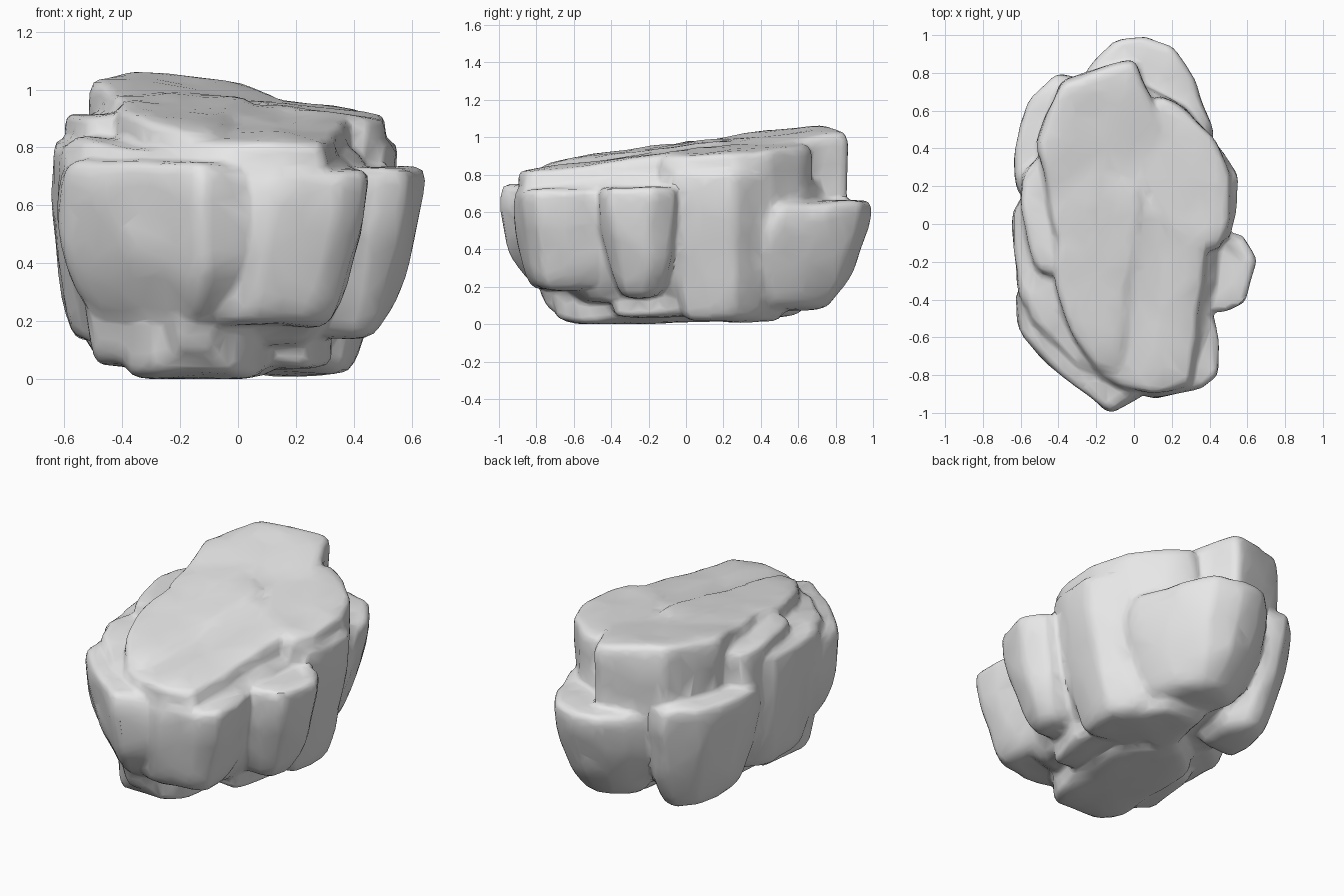
import bpy
import bmesh
from mathutils import Vector, noise

cube = bpy.data.objects.get("Cube")
if cube:
    bpy.data.objects.remove(cube, do_unlink=True)

stone = bpy.data.materials.new("grey_stone")
stone.use_nodes = True
grey = (0.8, 0.8, 0.8, 1)
stone.diffuse_color = grey
stone.node_tree.nodes["Principled BSDF"].inputs["Base Color"].default_value = grey
stone.node_tree.nodes["Principled BSDF"].inputs["Roughness"].default_value = 0.9

# Side profiles: (height fraction, outline scale)
BLOCK = [(0, .62), (.06, .78), (.3, .93), (.7, 1), (.92, 1), (.99, .95), (1, .8)]
BULGE = [(0, .45), (.08, .66), (.35, .88), (.7, 1), (.9, 1), (.98, .95), (1, .8)]
TAPER = [(0, .35), (.08, .55), (.35, .8), (.65, .95), (.88, 1), (.98, .96), (1, .8)]
ROUND = [(0, .55), (.06, .72), (.3, .92), (.5, 1), (.75, 1), (.95, .95), (1, .82)]
SLAB = [(0, .9), (.1, .98), (.5, 1), (.85, 1), (.98, .96), (1, .86)]
parts = []


def bounds(points):
    lo = Vector([min(p[i] for p in points) for i in range(3)])
    hi = Vector([max(p[i] for p in points) for i in range(3)])
    return lo, hi


def apply(obj, kind, **settings):
    mod = obj.modifiers.new(kind.lower(), kind)
    for key, value in settings.items():
        setattr(mod, key, value)
    bpy.context.view_layer.objects.active = obj
    bpy.ops.object.modifier_apply(modifier=mod.name)


def boulder(name, corners, low, high, profile, tilt=(0, 0), lean=(0, 0)):
    """Loft an outline through a side profile, round it off and roughen it."""
    cx = sum(p[0] for p in corners) / len(corners)
    cy = sum(p[1] for p in corners) / len(corners)
    # Extra points beside each corner keep it from rounding away
    outline = []
    for p, q in zip(corners, corners[1:] + corners[:1]):
        a, b = Vector(p), Vector(q)
        outline += [a, a.lerp(b, .3), a.lerp(b, .7)]
    n = len(outline)
    bm = bmesh.new()
    rings = []
    for t, s in profile:
        rings.append([bm.verts.new((cx + (x - cx) * s, cy + (y - cy) * s,
                                    low + (high - low) * t)) for x, y in outline])
    tlo, thi = bounds([v.co.copy() for v in bm.verts])
    for a, b in zip(rings, rings[1:]):
        for i in range(n):
            j = (i + 1) % n
            bm.faces.new((a[i], a[j], b[j], b[i]))
    bm.faces.new(rings[0][::-1])
    bm.faces.new(rings[-1])
    bmesh.ops.recalc_face_normals(bm, faces=bm.faces)
    mesh = bpy.data.meshes.new(name)
    bm.to_mesh(mesh)
    bm.free()
    obj = bpy.data.objects.new(name, mesh)
    bpy.context.collection.objects.link(obj)
    apply(obj, "SUBSURF", levels=2)
    # Restore the intended size after rounding, then roughen, lean and tilt
    mesh = obj.data
    lo, hi = bounds([v.co for v in mesh.vertices])
    for v in mesh.vertices:
        p = Vector([tlo[i] + (v.co[i] - lo[i]) / (hi[i] - lo[i]) * (thi[i] - tlo[i])
                    for i in range(3)])
        f = (p.z - low) / (high - low)
        p += noise.noise_vector(p * 5) * .016
        p.x += lean[0] * (1 - f)
        p.y += lean[1] * (1 - f)
        p.z += f * (tilt[0] * (p.x - cx) + tilt[1] * (p.y - cy))
        p.z = max(p.z, 0)
        v.co = p
    mesh.materials.append(stone)
    parts.append(obj)


# Inner mass and underside
boulder("core", [(-.5, -.45), (-.15, -.8), (.3, -.75), (.42, -.3), (.48, .2),
                 (.3, .6), (0, .75), (-.4, .65), (-.53, .3), (-.52, 0)],
        .1, .8, BLOCK)
boulder("front_foot", [(-.41, -.6), (-.3, -.73), (-.04, -.75), (.06, -.62), (.1, -.38),
                       (.1, 0), (-.15, .2), (-.4, 0)], 0, .4, SLAB, lean=(.02, .04))
boulder("foot_neck", [(-.3, -.7), (-.22, -.83), (-.08, -.84), (.03, -.7), (-.1, -.4)],
        .06, .45, BLOCK, lean=(0, .06))
boulder("left_foot", [(-.53, -.45), (-.38, -.6), (-.2, -.4), (-.25, 0), (-.48, 0)],
        .04, .4, BLOCK)
boulder("right_foot", [(.05, -.4), (.26, -.38), (.33, -.1), (.2, .1), (.05, 0)],
        .03, .35, SLAB)

# Front boulders
boulder("front_left_boulder", [(-.63, -.4), (-.63, -.58), (-.4, -.81), (-.14, -1.01),
                               (.02, -.92), (.16, -.78), (.05, -.4), (-.4, -.2)],
        .18, .76, ROUND, lean=(.03, .07))
boulder("front_right_boulder", [(-.1, -.86), (.13, -.925), (.36, -.87), (.45, -.8),
                                (.46, -.64), (.4, -.38), (.1, -.3), (-.02, -.6)],
        .18, .725, BLOCK, lean=(-.08, .03))
boulder("front_brow", [(-.58, -.35), (-.55, -.52), (-.3, -.76), (0, -.86), (.3, -.82),
                       (.4, -.5), (.42, -.1), (-.5, 0)], .5, .8, SLAB, tilt=(-.06, .06))

# Right flank
boulder("right_bulge", [(.25, -.47), (.48, -.48), (.59, -.41), (.65, -.2), (.58, -.06),
                        (.4, -.03), (.15, -.2)], .14, .735, TAPER, lean=(-.05, .02))
boulder("right_boulder", [(.1, -.1), (.4, -.12), (.52, -.09), (.56, .08), (.57, .25),
                          (.46, .4), (.3, .5), (0, .4)],
        .01, .83, BLOCK, lean=(-.12, .03))
boulder("right_shoulder", [(.2, -.12), (.45, -.14), (.51, 0), (.52, .25), (.42, .44),
                           (.31, .58), (.12, .68), (0, .3)],
        .4, .935, BLOCK, tilt=(-.1, .04))

# Rear boulders
boulder("rear_boulder", [(-.3, .76), (-.21, .88), (-.1, .98), (.06, 1.01), (.21, .95),
                         (.33, .75), (.41, .5), (.3, .3), (-.2, .4)],
        .07, .66, BULGE, lean=(0, -.13), tilt=(0, .03))
boulder("rear_left_boulder", [(-.61, .16), (-.65, .38), (-.57, .65), (-.42, .8),
                              (-.31, .79), (-.15, .6), (-.2, .2)],
        .04, .72, BULGE, lean=(.06, -.06))
boulder("rear_bottom", [(-.2, .1), (.3, .05), (.34, .35), (.2, .56), (-.1, .55)],
        .01, .4, BLOCK)

# Left flank
boulder("left_boulder", [(-.6, .14), (-.65, .05), (-.645, -.15), (-.6, -.4), (-.5, -.54),
                         (-.25, -.5), (-.2, .15), (-.45, .27)],
        .12, .83, BLOCK, lean=(.03, 0), tilt=(.1, .04))
boulder("left_shoulder", [(-.6, .26), (-.6, .05), (-.52, -.25), (-.3, -.3), (-.2, .3),
                          (-.45, .4)], .3, .915, BLOCK)

# Sloping cap made of three slabs
boulder("rear_cap", [(0, .86), (-.22, .81), (-.39, .74), (-.46, .58), (-.51, .42),
                     (-.46, .2), (-.42, -.1), (0, -.15), (.24, 0), (.26, .3),
                     (.17, .5), (.08, .68)],
        .58, 1.0, SLAB, tilt=(-.13, .13))
boulder("left_cap", [(-.42, .1), (-.42, -.35), (-.33, -.6), (-.2, -.78), (-.08, -.8),
                     (-.03, -.4), (.05, .2), (-.2, .35)],
        .5, .93, SLAB, tilt=(-.06, .13))
boulder("right_cap", [(-.2, -.78), (-.05, -.87), (.12, -.9), (.3, -.85), (.34, -.55),
                      (.39, -.1), (.36, .1), (0, .15), (-.05, -.3)],
        .5, .875, SLAB, tilt=(-.03, .13))

# Fuse the boulders into one weathered, lightly faceted rock
bpy.ops.object.select_all(action="DESELECT")
for part in parts:
    part.select_set(True)
rock = parts[0]
bpy.context.view_layer.objects.active = rock
bpy.ops.object.join()
rock.name = "rock"
apply(rock, "REMESH", mode="VOXEL", voxel_size=.016)
apply(rock, "SMOOTH", factor=.5, iterations=3)
apply(rock, "DECIMATE", ratio=.07)
bpy.ops.object.shade_smooth_by_angle(angle=.7)
